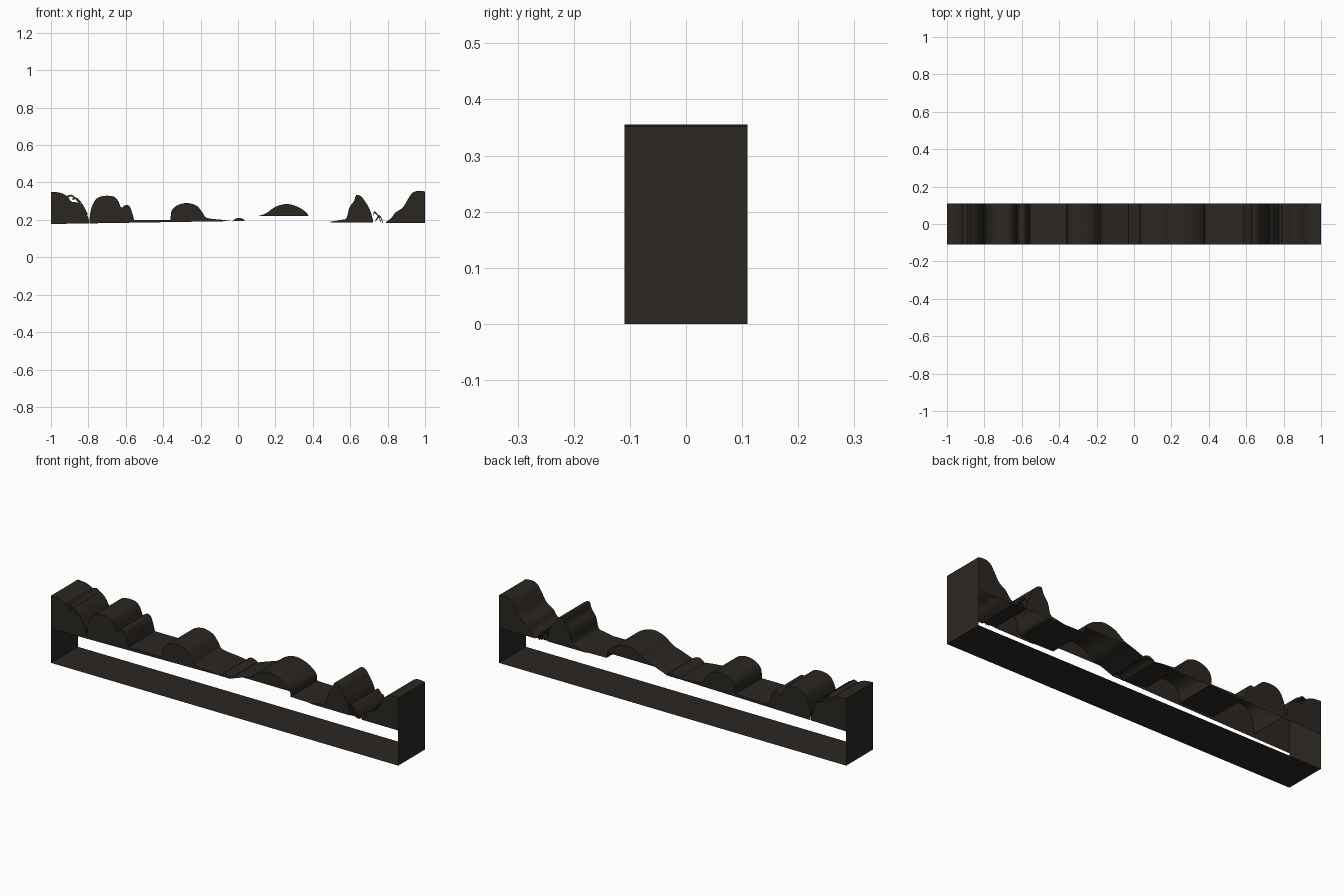
import bpy

if "Cube" in bpy.data.objects:
    bpy.data.objects.remove(bpy.data.objects["Cube"])

HALF = 0.11  # half depth of the strip

mat = bpy.data.materials.new("dark_earth")
mat.diffuse_color = (0.024, 0.020, 0.016, 1)
mat.use_nodes = True
mat.node_tree.nodes["Principled BSDF"].inputs["Base Color"].default_value = mat.diffuse_color


def make(name, verts, faces):
    me = bpy.data.meshes.new(name)
    me.from_pydata(verts, [], faces)
    me.materials.append(mat)
    ob = bpy.data.objects.new(name, me)
    bpy.context.collection.objects.link(ob)
    return ob


def smooth(pts, steps=3):
    """Catmull-Rom curve through the outline points."""
    out = []
    for i in range(len(pts) - 1):
        a, b, c, d = (pts[max(i - 1, 0)], pts[i], pts[i + 1], pts[min(i + 2, len(pts) - 1)])
        for s in range(steps):
            t = s / steps
            out.append(tuple(0.5 * (2 * q + (r - p) * t + (2 * p - 5 * q + 4 * r - u) * t * t
                                    + (3 * q - p - 3 * r + u) * t ** 3)
                             for p, q, r, u in zip(a, b, c, d)))
    return out + [pts[-1]]


def sheet(name, line):
    """Open outline swept across the depth."""
    n = len(line)
    verts = [(x, y, z) for y in (-HALF, HALF) for x, z in line]
    return make(name, verts, [(i, i + 1, n + i + 1, n + i) for i in range(n - 1)])


def caps(name, line, base):
    """Front and back faces of one hill, down to its base line."""
    n = len(line)
    verts, faces = [], []
    for y in (-HALF, HALF):
        o = len(verts)
        verts += [(x, y, z) for x, z in line]
        verts += [(x, y, min(z, base(x))) for x, z in line]
        for i in range(n - 1):
            f = (o + n + i, o + n + i + 1, o + i + 1, o + i)
            faces.append(f if y < 0 else f[::-1])
    make(name, verts, faces)


def left_base(x):
    return 0.178 + 0.016 * (x + 1)


# Hill outlines (x, z) from left to right, each with the base of its faces
hills = [
    ("left_bank", [(-1, .35), (-.95, .345), (-.91, .325), (-.895, .30), (-.87, .295), (-.84, .285),
                   (-.82, .265), (-.81, .235), (-.797, .20)], left_base),
    ("double_hill", [(-.795, .20), (-.785, .26), (-.76, .31), (-.72, .328), (-.665, .325),
                     (-.64, .30), (-.625, .265), (-.61, .275), (-.59, .28), (-.573, .26),
                     (-.555, .20)], left_base),
    ("round_hill", [(-.36, .20), (-.355, .25), (-.32, .28), (-.27, .29), (-.22, .275),
                    (-.19, .24), (-.165, .21), (-.08, .20), (-.035, .194)], left_base),
    ("small_mound", [(-.03, .192), (-.015, .205), (.005, .211), (.03, .203), (.035, .195)],
     lambda x: .193),
    ("low_hill", [(.105, .22), (.15, .235), (.2, .27), (.26, .285), (.32, .27), (.365, .24),
                  (.377, .22)], lambda x: .22),
    ("steep_hill", [(.495, .19), (.55, .20), (.58, .21), (.595, .265), (.62, .30), (.632, .332),
                    (.66, .325), (.68, .298), (.70, .265), (.715, .225), (.722, .19)],
     lambda x: .187),
    ("right_bank", [(.79, .188), (.82, .21), (.84, .238), (.88, .265), (.905, .305), (.93, .342),
                    (.96, .355), (1, .352)], lambda x: .183),
]

# Continuous ground surface with the hill faces
ground = []
for name, pts, base in hills:
    line = smooth(pts)
    ground += line
    if name == "low_hill":
        ground.append((.38, .192))  # step down on the right of the low hill
    caps(name + "_faces", line, base)
sheet("ground_surface", ground)
caps("flat_edge", [(-.555, .20), (-.36, .20)], left_base)

# Thin grass blades leaning over the slopes
blades = [
    [(-.92, .325), (-.89, .335), (-.86, .31), (-.845, .29)],
    [(-.885, .315), (-.865, .32), (-.835, .29), (-.805, .235)],
    [(.72, .20), (.727, .245), (.75, .225), (.765, .19)],
    [(.735, .20), (.755, .225), (.77, .205), (.775, .188)],
]
for i, pts in enumerate(blades):
    line = smooth(pts)
    sheet(f"blade_{i + 1}_top", line)
    sheet(f"blade_{i + 1}_under", [(x - .004, z - .008) for x, z in line])
    caps(f"blade_{i + 1}_faces", line, lambda x, l=dict(line): l[x] - .01)

# Open box below: floor and two end walls
make("floor", [(-1, -HALF, 0), (1, -HALF, 0), (1, HALF, 0), (-1, HALF, 0)], [(3, 2, 1, 0)])
for name, x, top in (("left_end", -1, .35), ("right_end", 1, .352)):
    f = (0, 1, 2, 3) if x > 0 else (3, 2, 1, 0)
    make(name, [(x, -HALF, 0), (x, HALF, 0), (x, HALF, top), (x, -HALF, top)], [f])
